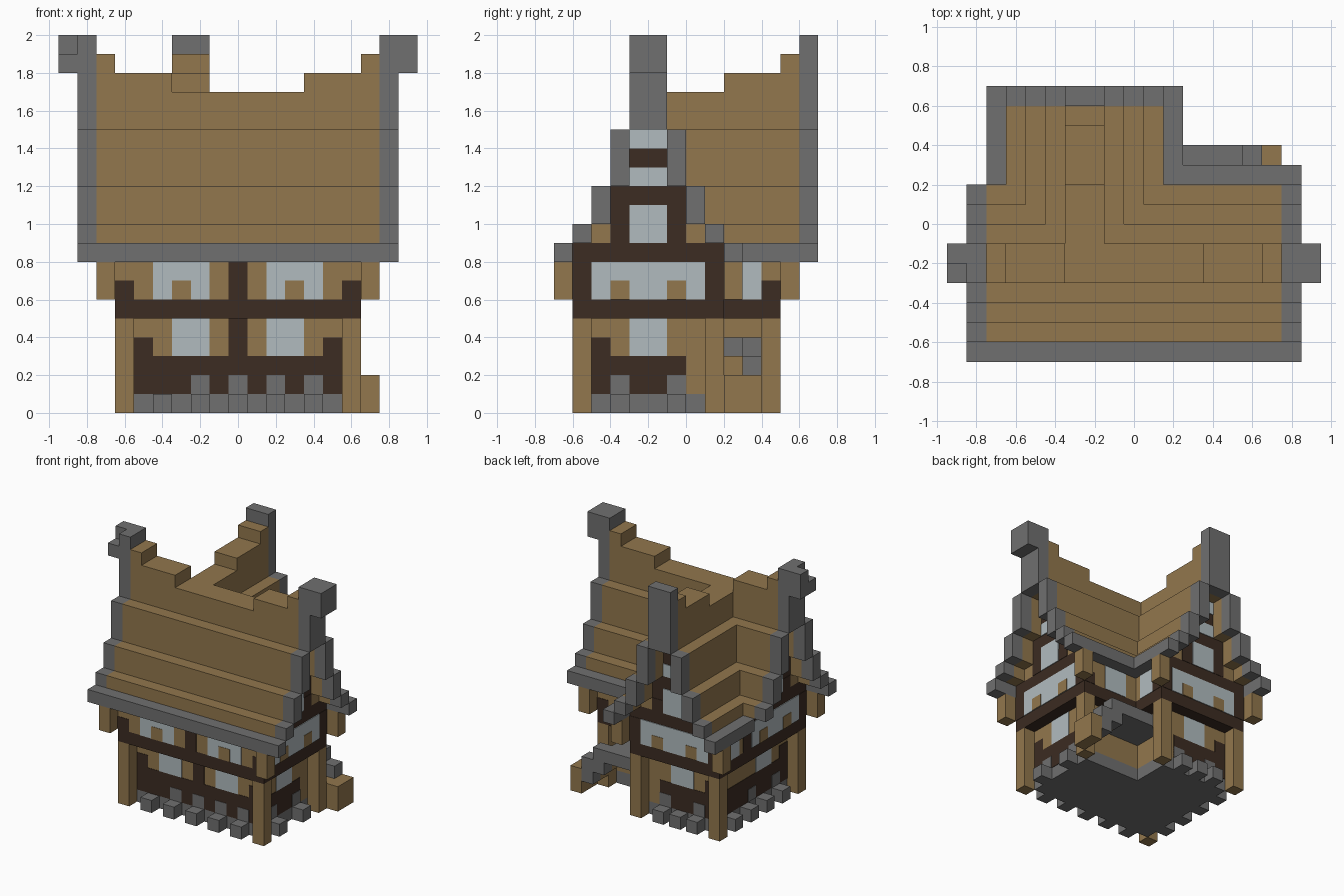
import bpy, bmesh
from mathutils import Matrix, Vector

cube = bpy.data.objects.get("Cube")
if cube:
    bpy.data.objects.remove(cube, do_unlink=True)


def material(name, r, g, b):
    m = bpy.data.materials.new(name)
    m.use_nodes = True
    m.diffuse_color = (r, g, b, 1)
    m.node_tree.nodes["Principled BSDF"].inputs["Base Color"].default_value = (r, g, b, 1)
    return m


WOOD = material("light wood", .287, .184, .074)
STONE = material("grey stone", .162, .162, .162)
DARK = material("dark timber", .045, .025, .016)
GLASS = material("pale window", .44, .5, .52)


def part(name, mat, boxes):
    """One object made of boxes (x0, x1, y0, y1, z0, z1)."""
    bm = bmesh.new()
    for x0, x1, y0, y1, z0, z1 in boxes:
        centre = Vector((x0 + x1, y0 + y1, z0 + z1)) / 2
        size = Matrix.Diagonal((x1 - x0, y1 - y0, z1 - z0, 1))
        bmesh.ops.create_cube(bm, size=1, matrix=Matrix.Translation(centre) @ size)
    mesh = bpy.data.meshes.new(name)
    bm.to_mesh(mesh)
    bm.free()
    mesh.materials.append(mat)
    bpy.context.collection.objects.link(bpy.data.objects.new(name, mesh))


def plates(name, mat, axis, pos, sign, rects, layer=1):
    """Thin plates (u0, u1, z0, z1) on a wall facing along axis."""
    a, b = sorted((pos, pos + sign * .003 * layer))
    part(name, mat, [(a, b, u, v, z, w) if axis == "x" else (u, v, a, b, z, w)
                     for u, v, z, w in rects])


# Footing and projecting stones
part("footing", STONE, [(-.55, .55, -.5, .1, 0, .1), (-.55, .05, .1, .4, 0, .1)])
stones = [(x - .05, x + .05, -.6, -.5, 0, .1) for x in (-.4, -.2, 0, .2, .4)]
stones += [(.55, .65, y - .05, y + .05, 0, .1) for y in (-.35, -.05)]
stones += [(-.65, -.55, y - .05, y + .05, 0, .1) for y in (-.35, -.15, .05, .25)]
stones += [(x - .05, x + .05, .4, .5, 0, .1) for x in (-.4, -.25, -.1)]
part("footing_stones", STONE, stones)

# Walls and floor beams of the L-shaped house
part("lower_walls", WOOD, [(-.55, .55, -.5, .1, .1, .5), (-.55, .05, .1, .4, .1, .5)])
for name, mat, z0, z1 in (("floor_beam", DARK, .5, .6), ("upper_walls", WOOD, .6, .8),
                          ("eave_beam", DARK, .8, .9)):
    part(name, mat, [(-.65, .65, -.6, .2, z0, z1), (-.65, .15, .2, .5, z0, z1)])

# Corner posts and hanging eave brackets
part("corner_posts", WOOD, [(x - .05, x + .05, y - .05, y + .05, 0, .5) for x, y in
                            ((-.6, -.55), (.6, -.55), (.6, .15), (-.6, .45), (.1, .45))])
part("eave_brackets", WOOD, [(x - .05, x + .05, y - .05, y + .05, .6, .8) for x, y in
                             ((-.7, -.65), (.7, -.65), (.7, .25), (-.7, .55), (.2, .55))])

# Front wall details
plates("front_sill", DARK, "y", -.5, -1, [(-.55, .55, .1, .3), (-.05, .05, .3, .5),
       (-.55, -.45, .3, .4), (.45, .55, .3, .4)])
plates("front_lower_windows", GLASS, "y", -.5, -1, [(-.35, -.15, .3, .5), (.15, .35, .3, .5)])
plates("front_stone_teeth", STONE, "y", -.5, -1,
       [(x - .05, x + .05, .1, .2) for x in (-.2, 0, .2, .4)], 2)
plates("front_upper_timber", DARK, "y", -.6, -1,
       [(-.05, .05, .6, .8), (-.65, -.55, .6, .7), (.55, .65, .6, .7)])
plates("front_upper_windows", GLASS, "y", -.6, -1, [(-.45, -.15, .6, .8), (.15, .45, .6, .8)])
plates("front_mullions", WOOD, "y", -.6, -1, [(-.35, -.25, .6, .7), (.25, .35, .6, .7)], 2)


def gable(name, axis, pos, sign, c):
    """Stepped gable centred on c, with its framing and windows."""
    def span(h, z0, z1):
        return (c - h, c + h, z0, z1)

    def pair(a, b, z0, z1):
        return [(c - b, c - a, z0, z1), (c + a, c + b, z0, z1)]

    a, b = sorted((pos, pos - sign * .1))
    for label, mat, rects in (("_base", WOOD, [span(.3, .9, 1)]),
                              ("_top", DARK, [span(.2, 1, 1.2), span(.1, 1.2, 1.5)])):
        part(name + label, mat, [(a, b, u, v, z, w) if axis == "x" else (u, v, a, b, z, w)
                                 for u, v, z, w in rects])
    low = pos - sign * .1
    plates(name + "_frame", DARK, axis, pos, sign, [span(.2, .9, 1)] + pair(.3, .4, .6, .8))
    plates(name + "_windows", GLASS, axis, pos, sign, [
        span(.1, .9, 1.1), span(.1, 1.2, 1.3), span(.1, 1.4, 1.5), span(.3, .6, .8)], 2)
    plates(name + "_mullions", WOOD, axis, pos, sign, pair(.1, .2, .6, .7), 3)
    plates(name + "_sill", DARK, axis, low, sign,
           [(c - .3, c + .2, .1, .3), (c - .3, c - .2, .3, .4)])
    plates(name + "_lower_window", GLASS, axis, low, sign, [span(.1, .3, .5)])
    plates(name + "_stone_teeth", STONE, axis, low, sign, pair(.1, .2, .1, .2), 2)


gable("left_gable", "x", .65, 1, -.2)
gable("right_gable", "x", -.65, -1, -.2)
gable("back_gable", "y", .5, 1, -.25)

# Side walls of the back wing and the back wall of the main house
for name, pos, sign in (("wing_left", .15, 1), ("wing_right", -.65, -1)):
    plates(name + "_window", GLASS, "x", pos, sign, [(.25, .4, .6, .8)])
    plates(name + "_timber", DARK, "x", pos, sign, [(.4, .5, .6, .7)])
plates("wing_right_sill", DARK, "x", -.55, -1, [(0, .4, .1, .3), (.3, .4, .3, .4)])
plates("back_window", GLASS, "y", .2, 1, [(.25, .45, .6, .8)])
plates("back_timber", DARK, "y", .2, 1, [(.55, .65, .6, .7)])

# Roof steps: inner and outer offset from the ridge, bottom and top height
STEPS = ((.3, .4, .9, 1), (.2, .3, 1, 1.2), (.1, .2, 1.2, 1.5))
EAVE = (.4, .5, .8, .9)
roof, verge, wing, wing_verge = [], [], [], []
for step in STEPS + (EAVE,):
    a, b, z0, z1 = step
    for s in (-1, 1):
        y0, y1 = sorted((-.2 + s * a, -.2 + s * b))
        x0, x1 = sorted((-.25 + s * a, -.25 + s * b))
        wing_verge.append((x0, x1, .6, .7, z0, z1))
        if step is EAVE:
            verge.append((-.85 if s < 0 else .15, .85, y0, y1, z0, z1))
            wing_verge.append((x0, x1, .2, .6, z0, z1))
        else:
            roof.append((-.75, .75, y0, y1, z0, z1))
            verge += [(-.85, -.75, y0, y1, z0, z1), (.75, .85, y0, y1, z0, z1)]
            wing.append((x0, x1, -.1, .6, z0, z1))

# Ridges rising towards the gables
roof.append((-.75, .75, -.3, -.1, 1.5, 1.7))
for s in (-1, 1):
    for inner, z in ((.35, 1.7), (.65, 1.8)):
        x0, x1 = sorted((s * inner, s * .75))
        roof.append((x0, x1, -.3, -.1, z, z + .1))
    x0, x1 = sorted((s * .75, s * .85))
    verge.append((x0, x1, -.3, -.1, 1.5, 2))
wing += [(-.35, -.15, -.1, .6, 1.5, 1.7), (-.35, -.15, .2, .6, 1.7, 1.8),
         (-.35, -.15, .5, .6, 1.8, 1.9)]
wing_verge.append((-.35, -.15, .6, .7, 1.5, 2))
part("main_roof", WOOD, roof)
part("main_roof_edge", STONE, verge)
part("wing_roof", WOOD, wing)
part("wing_roof_edge", STONE, wing_verge)
part("ridge_finials", STONE, [(.85, .95, -.3, -.1, 1.8, 2), (-.95, -.85, -.3, -.1, 1.8, 1.9),
                              (-.95, -.85, -.2, -.1, 1.9, 2)])

# Outside stair in the inner corner
part("stair_stone", STONE, [(.05, .45, .1, .4, .3, .4), (.45, .55, .3, .4, .2, .4),
                            (.55, .65, .3, .4, .1, .3)])
part("stair_wood", WOOD, [(.45, .55, .1, .3, .2, .3), (.55, .65, .1, .3, .1, .2),
                          (.65, .75, .2, .4, 0, .2)])
